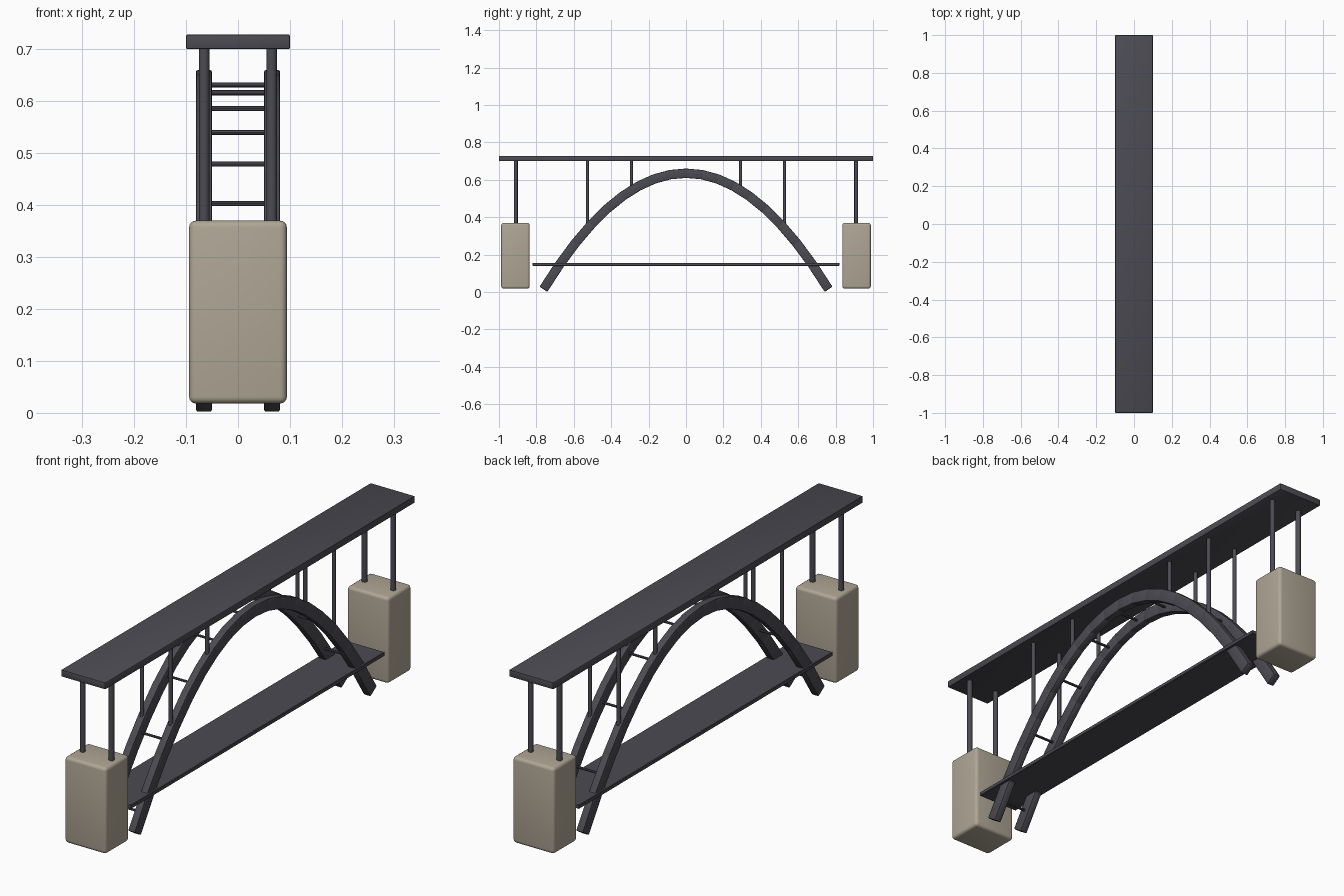
import bpy, math
from mathutils import Vector

if "Cube" in bpy.data.objects:
    bpy.data.objects.remove(bpy.data.objects["Cube"])


def material(name, rgb):
    m = bpy.data.materials.new(name)
    m.diffuse_color = (*rgb, 1)
    m.use_nodes = True
    m.node_tree.nodes["Principled BSDF"].inputs["Base Color"].default_value = m.diffuse_color
    return m


STEEL = material("dark steel", (0.07, 0.07, 0.085))
STONE = material("warm concrete", (0.43, 0.38, 0.30))


def finish(ob, name, mat, bevel=0, segments=1):
    ob.name = name
    ob.data.materials.append(mat)
    bpy.ops.object.transform_apply(location=False, rotation=True, scale=True)
    if bevel:
        mod = ob.modifiers.new("soft edges", 'BEVEL')
        mod.width, mod.segments = bevel, segments
        bpy.ops.object.modifier_apply(modifier=mod.name)
    bpy.ops.object.shade_smooth_by_angle(angle=math.radians(35))
    return ob


def box(name, loc, size, mat, bevel=0, segments=1, tilt=0):
    bpy.ops.mesh.primitive_cube_add(size=1, location=loc, rotation=(tilt, 0, 0))
    ob = bpy.context.object
    ob.scale = size
    return finish(ob, name, mat, bevel, segments)


def rod(name, a, b, radius, sides=8):
    a, b = Vector(a), Vector(b)
    d = b - a
    bpy.ops.mesh.primitive_cylinder_add(vertices=sides, radius=radius, depth=d.length,
                                        location=(a + b) / 2)
    ob = bpy.context.object
    ob.rotation_euler = d.to_track_quat('Z', 'Y').to_euler()
    return finish(ob, name, STEEL)


RIB_X, SPAN, RISE, BASE, COUNT = 0.0655, 0.76, 0.617, 0.018, 18


def arch_z(y):
    return BASE + RISE * (1 - (y / SPAN) ** 2)


# Road deck and lower walkway
box("road_deck", (0, 0, 0.714), (0.2, 2.0, 0.028), STEEL, 0.003, 2)
box("lower_deck", (0, 0, 0.148), (0.18, 1.64, 0.016), STEEL, 0.002)

# Twin arch ribs from straight segments, braced at every second one
step = 2 * SPAN / COUNT
for i in range(COUNT):
    y0, y1 = -SPAN + i * step, -SPAN + (i + 1) * step
    z0, z1 = arch_z(y0), arch_z(y1)
    mid_y, mid_z = (y0 + y1) / 2, (z0 + z1) / 2
    length = math.hypot(y1 - y0, z1 - z0) + 0.008
    for side in (-1, 1):
        box("arch_segment", (side * RIB_X, mid_y, mid_z), (0.031, length, 0.05),
            STEEL, 0.004, 2, math.atan2(z1 - z0, y1 - y0))
    if i % 2 == 0:
        rod("cross_brace", (-RIB_X, mid_y, mid_z), (RIB_X, mid_y, mid_z), 0.005)

# End piers and the columns carrying the deck
for end in (-1, 1):
    box("pier", (0, end * 0.912, 0.194), (0.188, 0.152, 0.352), STONE, 0.013, 4)
    for side in (-1, 1):
        x = side * 0.065
        rod("pier_column", (x, end * 0.91, 0.36), (x, end * 0.91, 0.705), 0.0105, 12)
        for y in (0.292, 0.527):
            rod("arch_column", (x, end * y, arch_z(y)), (x, end * y, 0.705), 0.008, 12)
